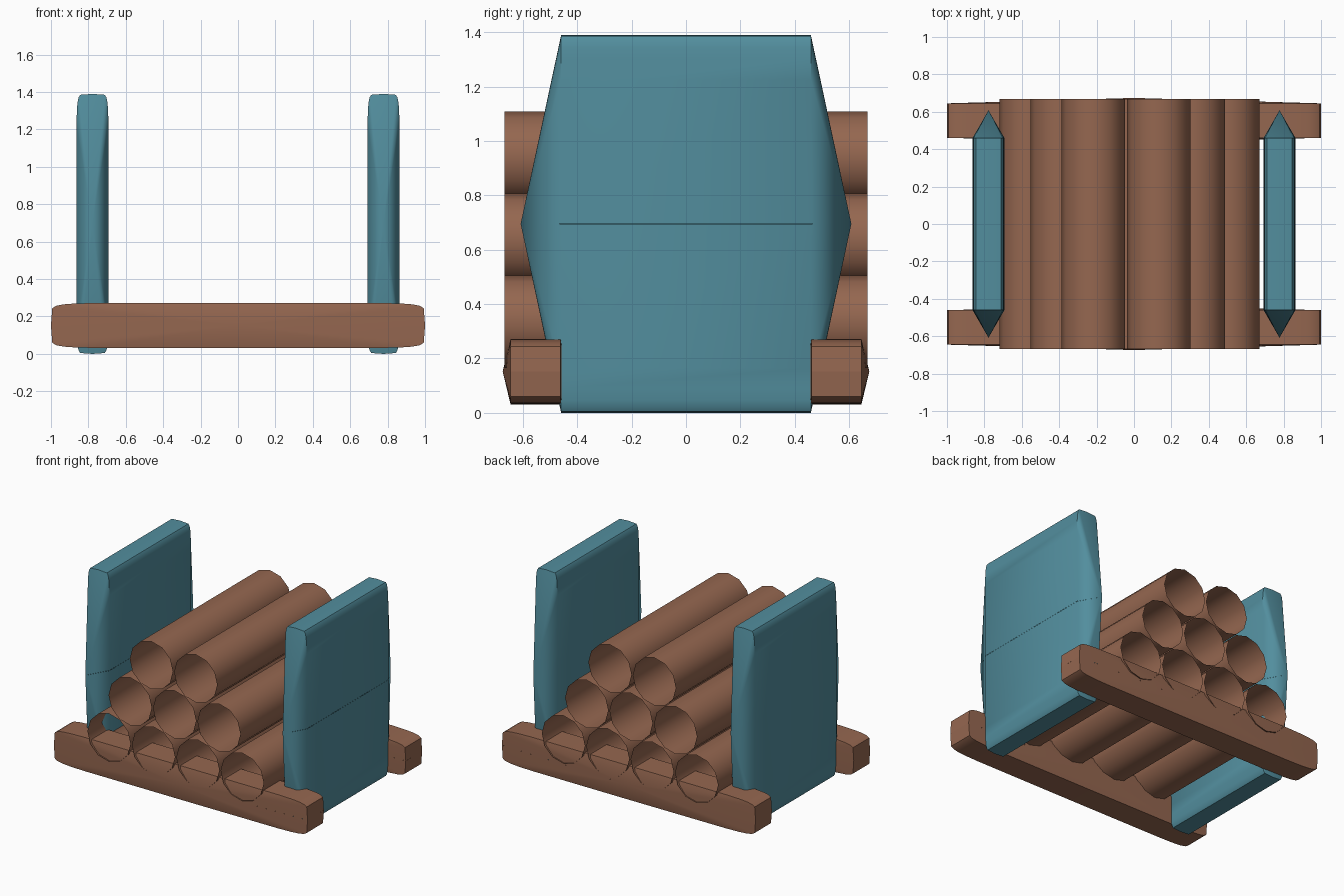
import bpy, bmesh
from math import sin, cos, pi, radians, copysign

if "Cube" in bpy.data.objects:
    bpy.data.objects.remove(bpy.data.objects["Cube"])


def material(name, rgb):
    m = bpy.data.materials.new(name)
    m.diffuse_color = (*rgb, 1)
    m.use_nodes = True
    m.node_tree.nodes["Principled BSDF"].inputs["Base Color"].default_value = m.diffuse_color
    return m


WOOD = material("wood_brown", (0.30, 0.135, 0.08))
TEAL = material("teal_paint", (0.085, 0.27, 0.34))


def finish(bm, name, mat, loc, angle=30):
    me = bpy.data.meshes.new(name)
    bm.to_mesh(me)
    bm.free()
    me.materials.append(mat)
    ob = bpy.data.objects.new(name, me)
    ob.location = loc
    bpy.context.collection.objects.link(ob)
    bpy.ops.object.select_all(action='DESELECT')
    ob.select_set(True)
    bpy.context.view_layer.objects.active = ob
    bpy.ops.object.shade_smooth_by_angle(angle=radians(angle))
    return ob


def rounded_block(name, mat, loc, half, tip, n=24):
    """Squared-off superellipse in XZ, extruded along Y, with pointed end caps
    and a hairline seam on the +X side."""
    def power(v):
        return copysign(max(abs(v), 1e-16) ** 0.2, v)

    hx, hy, hz = half
    bm = bmesh.new()
    rings = []
    for y in (-hy, hy):
        rings.append([bm.verts.new((hx * power(cos(2 * pi * i / n)), y,
                                    hz * power(sin(2 * pi * i / n))))
                      for i in range(n + 1)])
    front = bm.verts.new((0, -tip, 0))
    back = bm.verts.new((0, tip, 0))
    a, b = rings
    for i in range(n):
        bm.faces.new((a[i], b[i], b[i + 1], a[i + 1]))
        bm.faces.new((front, a[i], a[i + 1]))
        bm.faces.new((back, b[i + 1], b[i]))
    bmesh.ops.recalc_face_normals(bm, faces=bm.faces)
    return finish(bm, name, mat, loc)


def log(name, x, z, radius=0.17, half_len=0.667, n=12):
    """Open-ended tube along Y."""
    bm = bmesh.new()
    ring = [(radius * cos(2 * pi * i / n), radius * sin(2 * pi * i / n)) for i in range(n)]
    a = [bm.verts.new((px, -half_len, pz)) for px, pz in ring]
    b = [bm.verts.new((px, half_len, pz)) for px, pz in ring]
    for i in range(n):
        j = (i + 1) % n
        bm.faces.new((a[i], b[i], b[j], a[j]))
    bmesh.ops.recalc_face_normals(bm, faces=bm.faces)
    return finish(bm, name, WOOD, (x, 0, z), 40)


# Base rails, front and back
for side, y in (("front", -0.553), ("back", 0.553)):
    rounded_block(side + "_rail", WOOD, (0, y, 0.152), (1.0, 0.092, 0.121), 0.121)

# Upright side panels
for side, x in (("left", -0.778), ("right", 0.778)):
    rounded_block(side + "_panel", TEAL, (x, 0, 0.695), (0.086, 0.459, 0.695), 0.608)

# Stacked logs, four / three / two
for row in range(3):
    for k in range(4 - row):
        log(f"log_{row + 1}_{k + 1}", -0.55 + row * 0.1665 + k * 0.35, 0.335 + row * 0.302)
